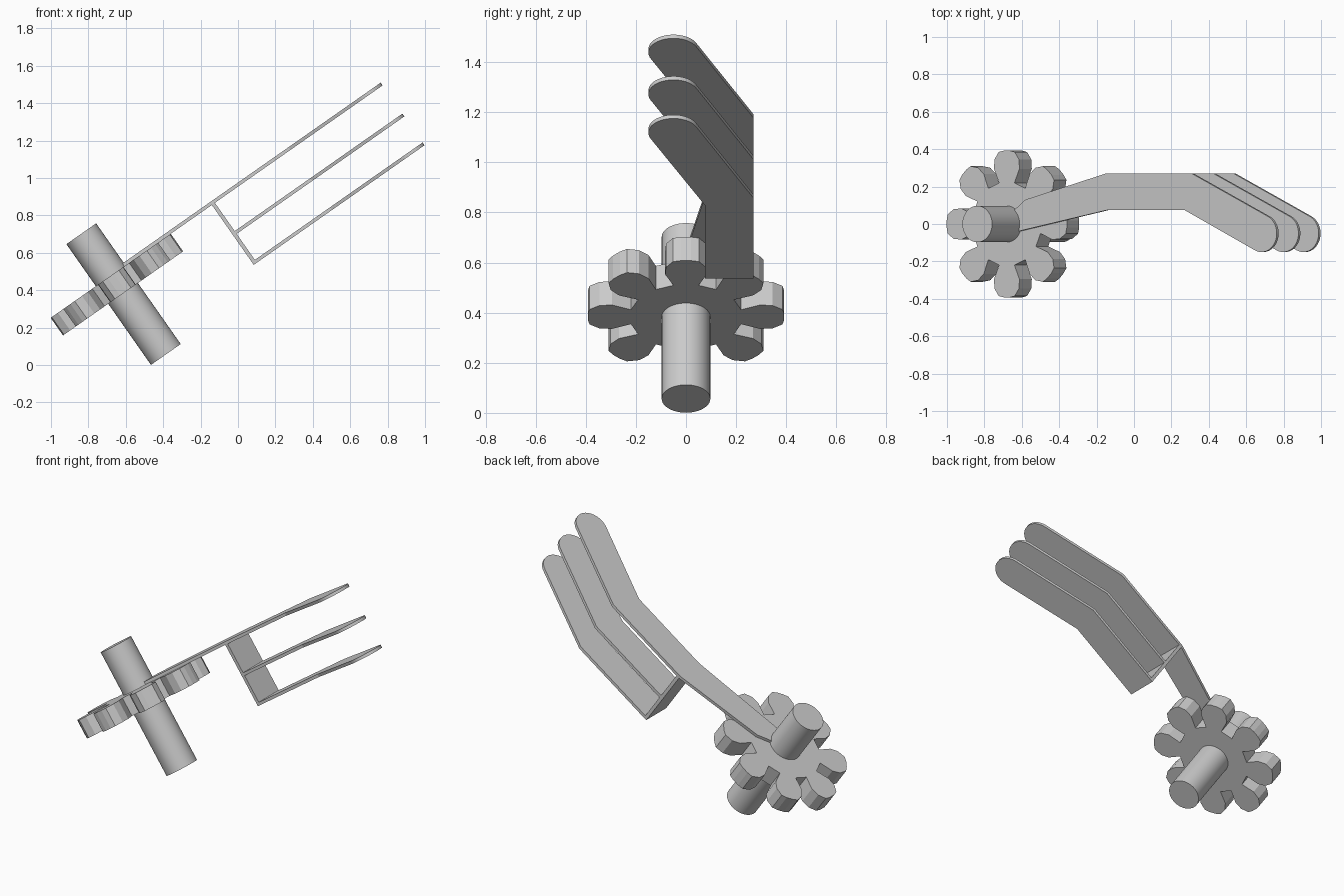
import bpy, bmesh
from math import sin, cos, radians, pi
from mathutils import Matrix

cube = bpy.data.objects.get("Cube")
if cube:
    bpy.data.objects.remove(cube)

grey = bpy.data.materials.new("plain grey")
grey.use_nodes = True
COLOUR = (0.6, 0.6, 0.6, 1)
grey.diffuse_color = COLOUR
grey.node_tree.nodes["Principled BSDF"].inputs["Base Color"].default_value = COLOUR

# Everything is modelled flat around the gear centre, then tilted as one
TILT = Matrix.Translation((-0.6475, 0, 0.43)) @ Matrix.Rotation(radians(-35), 4, 'Y')


def extrude_outline(name, outline, low, high):
    """Solid plate from a flat outline, between two heights."""
    bm = bmesh.new()
    face = bm.faces.new([bm.verts.new((x, y, low)) for x, y in outline])
    new = bmesh.ops.extrude_face_region(bm, geom=[face])["geom"]
    bmesh.ops.translate(bm, vec=(0, 0, high - low),
                        verts=[v for v in new if isinstance(v, bmesh.types.BMVert)])
    bmesh.ops.recalc_face_normals(bm, faces=bm.faces)
    mesh = bpy.data.meshes.new(name)
    bm.to_mesh(mesh)
    bm.free()
    mesh.materials.append(grey)
    obj = bpy.data.objects.new(name, mesh)
    bpy.context.collection.objects.link(obj)
    obj.matrix_world = TILT
    return obj


def smooth(obj):
    bpy.ops.object.select_all(action='DESELECT')
    obj.select_set(True)
    bpy.context.view_layer.objects.active = obj
    bpy.ops.object.shade_smooth_by_angle(angle=radians(25))


# Gear: eight petal-shaped teeth, narrow at the root
half_tooth = [(0.22, 0.05), (0.295, 0.083), (0.345, 0.08), (0.385, 0.052), (0.392, 0.02)]
tooth = [(r, -w) for r, w in half_tooth] + [(r, w) for r, w in reversed(half_tooth)]
gear = []
for i in range(8):
    c, s = cos(i * pi / 4), sin(i * pi / 4)
    gear += [(r * c - w * s, r * s + w * c) for r, w in tooth]
extrude_outline("gear", gear, -0.0575, 0.0575)

# Shaft through the gear
circle = [(0.097 * cos(a * pi / 32), 0.097 * sin(a * pi / 32)) for a in range(64)]
smooth(extrude_outline("shaft", circle, -0.456, 0.332))

# Bent fingers with rounded tips; the upper one reaches back to the shaft
tip = []
for i in range(25):
    a = radians(-115 + 180 * i / 24)
    tip.append((1.675 + 0.1 * cos(a), -0.05 + 0.1 * sin(a)))
blade = [(1.172, 0.075)] + tip + [(1.22, 0.27)]
root = [(0.66, 0.27), (0.134, 0.13), (0.03, 0.05), (0.03, -0.05), (0.67, 0.075)]
stub = [(0.66, 0.27), (0.66, 0.075)]
THICK = 0.018
for name, base, low in (("upper_finger", root, 0.0575),
                        ("middle_finger", stub, -0.145),
                        ("lower_finger", stub, -0.333)):
    smooth(extrude_outline(name, blade + base, low, low + THICK))

# Bracket joining the three fingers
extrude_outline("bracket", [(0.66, 0.075), (0.68, 0.075), (0.68, 0.27), (0.66, 0.27)],
                -0.333, 0.0575)
